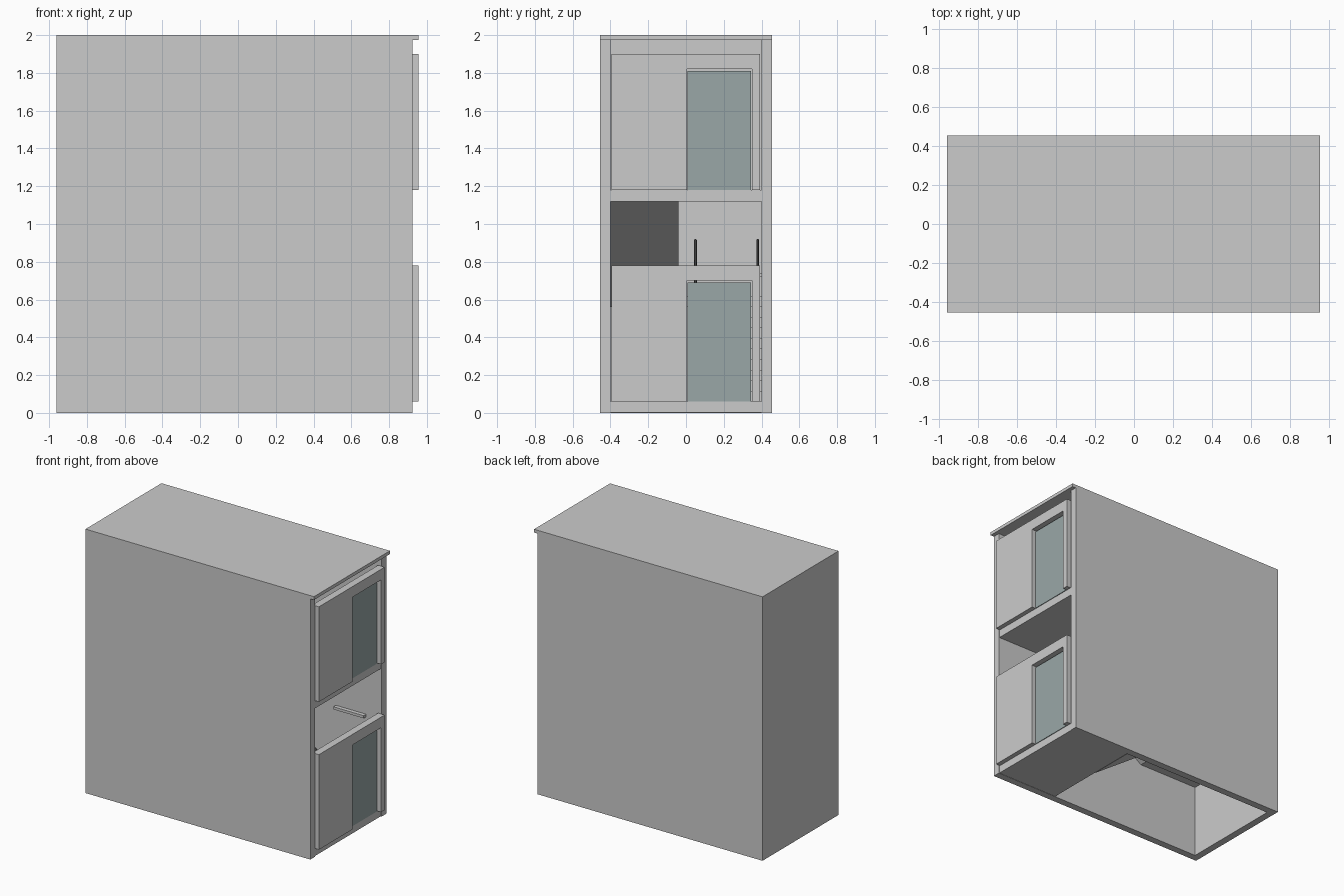
import bpy, bmesh, math
from mathutils import Vector

if "Cube" in bpy.data.objects:
    bpy.data.objects.remove(bpy.data.objects["Cube"])


def material(name, rgb):
    m = bpy.data.materials.new(name)
    m.diffuse_color = (*rgb, 1)
    m.use_nodes = True
    m.node_tree.nodes["Principled BSDF"].inputs["Base Color"].default_value = m.diffuse_color
    return m


CONCRETE = material("concrete", (0.55, 0.55, 0.53))
GLASS = material("tinted_glass", (0.32, 0.39, 0.39))
METAL = material("dark_metal", (0.05, 0.05, 0.05))


def finish(name, bm, mat=None):
    bmesh.ops.recalc_face_normals(bm, faces=bm.faces)
    mesh = bpy.data.meshes.new(name)
    bm.to_mesh(mesh)
    bm.free()
    ob = bpy.data.objects.new(name, mesh)
    bpy.context.collection.objects.link(ob)
    if mat:
        mesh.materials.append(mat)
    return ob


def box(name, x, y, z, mat=None):
    bm = bmesh.new()
    bmesh.ops.create_cube(bm, size=1)
    for v in bm.verts:
        v.co = [(a + b) / 2 + c * (b - a) for c, (a, b) in zip(v.co, (x, y, z))]
    return finish(name, bm, mat)


def extrude(name, profile, direction, mat=None):
    """Extrude a closed 3D outline along a vector."""
    bm = bmesh.new()
    face = bm.faces.new([bm.verts.new(p) for p in profile])
    new = bmesh.ops.extrude_face_region(bm, geom=[face], use_keep_orig=True)["geom"]
    bmesh.ops.translate(bm, vec=direction,
                        verts=[g for g in new if isinstance(g, bmesh.types.BMVert)])
    return finish(name, bm, mat)


def rail(name, points, radius=0.007):
    cu = bpy.data.curves.new(name, 'CURVE')
    cu.dimensions = '3D'
    cu.bevel_depth = radius
    cu.bevel_resolution = 1
    cu.use_fill_caps = True
    cu.materials.append(METAL)
    sp = cu.splines.new('POLY')
    sp.points.add(len(points) - 1)
    for p, co in zip(sp.points, points):
        p.co = (*co, 1)
    ob = bpy.data.objects.new(name, cu)
    bpy.context.collection.objects.link(ob)


# Shaft shell: two long walls, the closed end and the overhanging roof
box("front_wall", (-0.96, 0.925), (-0.455, -0.4), (0, 1.975))
box("back_wall", (-0.96, 0.925), (0.4, 0.455), (0, 1.975))
box("end_wall", (-0.96, -0.905), (-0.4, 0.4), (0, 1.975))
box("roof", (-0.96, 0.955), (-0.455, 0.455), (1.975, 2))

# Landings: two floor levels at the open end, one half level at the closed end
box("ground_landing", (0.4, 0.92), (-0.4, 0.4), (0.002, 0.06), CONCRETE)
box("upper_landing", (0.4, 0.92), (-0.4, 0.4), (1.12, 1.18), CONCRETE)
box("half_landing", (-0.905, -0.4), (-0.4, 0.4), (0.56, 0.62), CONCRETE)

# Entrance screens with a door opening reaching the floor, and glazed doors
for level, z in (("lower", 0.06), ("upper", 1.18)):
    outline = [(-0.395, 0), (0.005, 0), (0.005, 0.64), (0.35, 0.64),
               (0.35, 0), (0.392, 0), (0.392, 0.72), (-0.395, 0.72)]
    extrude(level + "_screen", [(0.9, y, z + h) for y, h in outline], (0.055, 0, 0))
    box(level + "_glass_door", (0.915, 0.925), (0.008, 0.345), (z, z + 0.63), GLASS)

# Stair flights with handrails; s is the climbing direction along x
STEPS, RUN, RISE = 10, 0.8, 0.56
for level, s, z, y in (("lower", -1, 0.06, 0.04), ("upper", 1, 0.62, -0.4)):
    x0 = -s * RUN / 2
    profile = [(x0, y, z - 0.06), (x0, y, z)]
    for i in range(STEPS):
        x = x0 + s * RUN * i / STEPS
        top = z + RISE * (i + 1) / STEPS
        if i:
            profile.append((x, y, top - RISE / STEPS))
        profile.append((x, y, top))
    profile += [(-x0, y, z + RISE), (-x0, y, z + RISE - 0.06)]
    profile.pop(1)
    extrude(level + "_flight", profile, (0, 0.36, 0), CONCRETE)
    for side, ry in (("inner", 0.05), ("outer", 0.38)):
        ry *= -s
        rail(f"{level}_{side}_handrail", [(x0, ry, z + 0.30), (-x0, ry, z + RISE + 0.295)])
        for k in (0.05, 0.35, 0.65, 0.95):
            px, pz = x0 + s * RUN * k, z + RISE * k
            rail(f"{level}_{side}_rail_post", [(px, ry, pz), (px, ry, pz + 0.3)], 0.005)

# Short horizontal bar fixed on the back wall over the ground landing
box("wall_bar", (0.54, 0.795), (0.37, 0.4), (0.72, 0.74))
